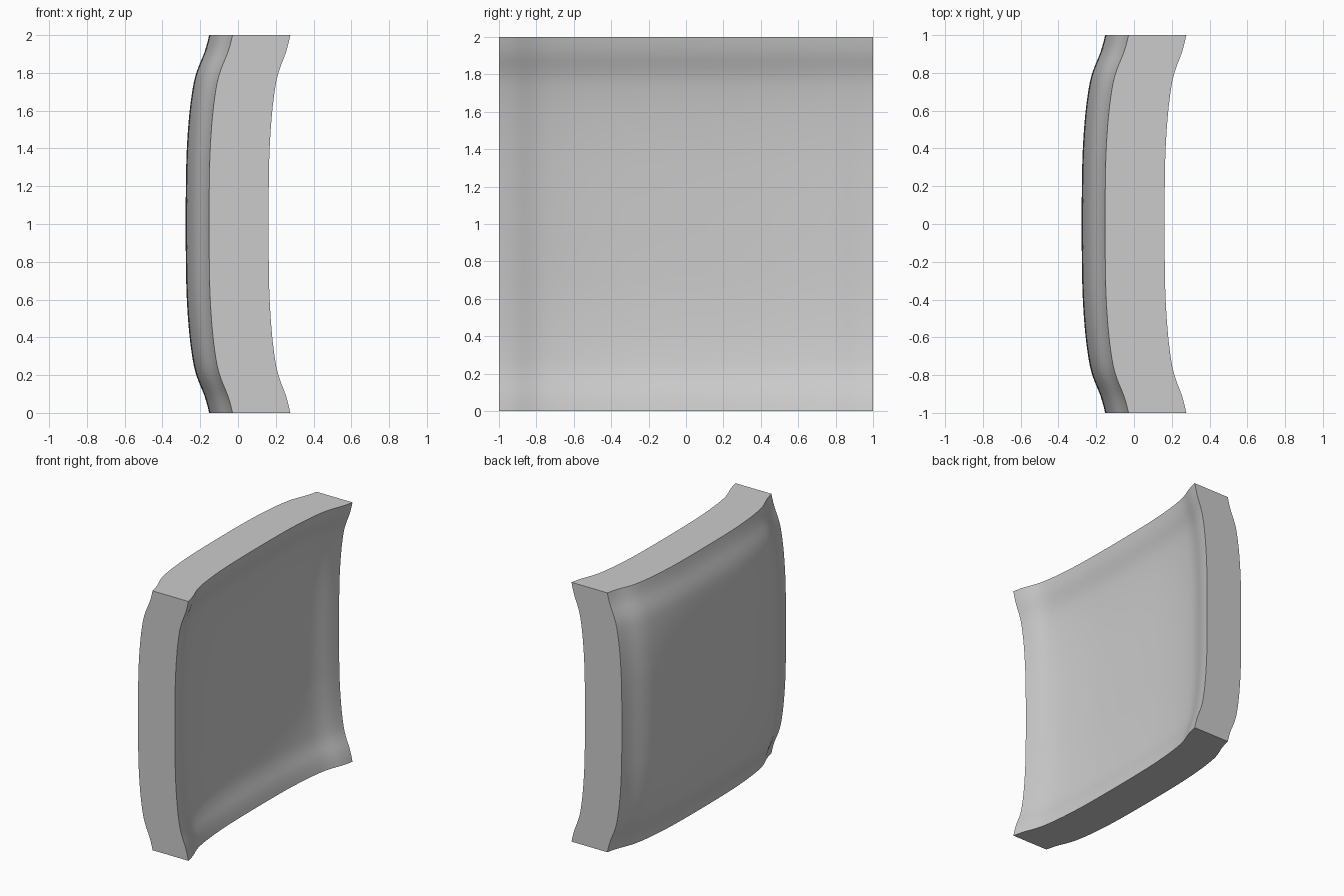
import bpy
import bmesh

cube = bpy.data.objects.get("Cube")
if cube:
    bpy.data.objects.remove(cube, do_unlink=True)

# Rise of the flared rim, from the middle of the panel to its edge
RIM = [(0, 0), (0.2, 0.001), (0.4, 0.006), (0.6, 0.021), (0.75, 0.043), (0.82, 0.063),
       (0.9, 0.096), (0.95, 0.112), (1, 0.124)]
SEGMENTS = 64


def rim_slope(i):
    a, b = RIM[max(i - 1, 0)], RIM[min(i + 1, len(RIM) - 1)]
    return 0 if i == 0 else (b[1] - a[1]) / (b[0] - a[0])


def rise(t):
    """Smooth curve through the rim points."""
    t = min(abs(t), 1)
    i = max(k for k in range(len(RIM) - 1) if RIM[k][0] <= t)
    (t0, v0), (t1, v1) = RIM[i], RIM[i + 1]
    w = t1 - t0
    s = (t - t0) / w
    return (v0 * (1 + 2 * s) * (1 - s) ** 2 + v1 * s * s * (3 - 2 * s)
            + w * s * (1 - s) * (rim_slope(i) * (1 - s) - rim_slope(i + 1) * s))


def place(verts, middle, scale):
    """Stand flat grid points upright and dish them."""
    for v in verts:
        y, z = v.co.x, v.co.y
        v.co = (middle + scale * (rise(y) + rise(z)), y, z + 1)


# Dished panel: a bulging face, a hollow face and flat sides
bm = bmesh.new()
bmesh.ops.create_grid(bm, x_segments=SEGMENTS, y_segments=SEGMENTS, size=1)
outer = list(bm.verts)
result = bmesh.ops.extrude_face_region(bm, geom=list(bm.faces), use_keep_orig=True)
inner = [g for g in result["geom"] if isinstance(g, bmesh.types.BMVert)]
place(outer, -0.277, 1)
place(inner, 0.047, 0.927)
bmesh.ops.recalc_face_normals(bm, faces=list(bm.faces))

mesh = bpy.data.meshes.new("curved_panel")
bm.to_mesh(mesh)
bm.free()
panel = bpy.data.objects.new("curved_panel", mesh)
bpy.context.collection.objects.link(panel)

# Plain grey
grey = bpy.data.materials.new("light_grey")
grey.use_nodes = True
colour = (0.6, 0.6, 0.6, 1)
grey.diffuse_color = colour
grey.node_tree.nodes["Principled BSDF"].inputs["Base Color"].default_value = colour
mesh.materials.append(grey)

# Smooth faces with sharp outer edges
bpy.ops.object.select_all(action="DESELECT")
panel.select_set(True)
bpy.context.view_layer.objects.active = panel
bpy.ops.object.shade_smooth_by_angle(angle=0.6)
